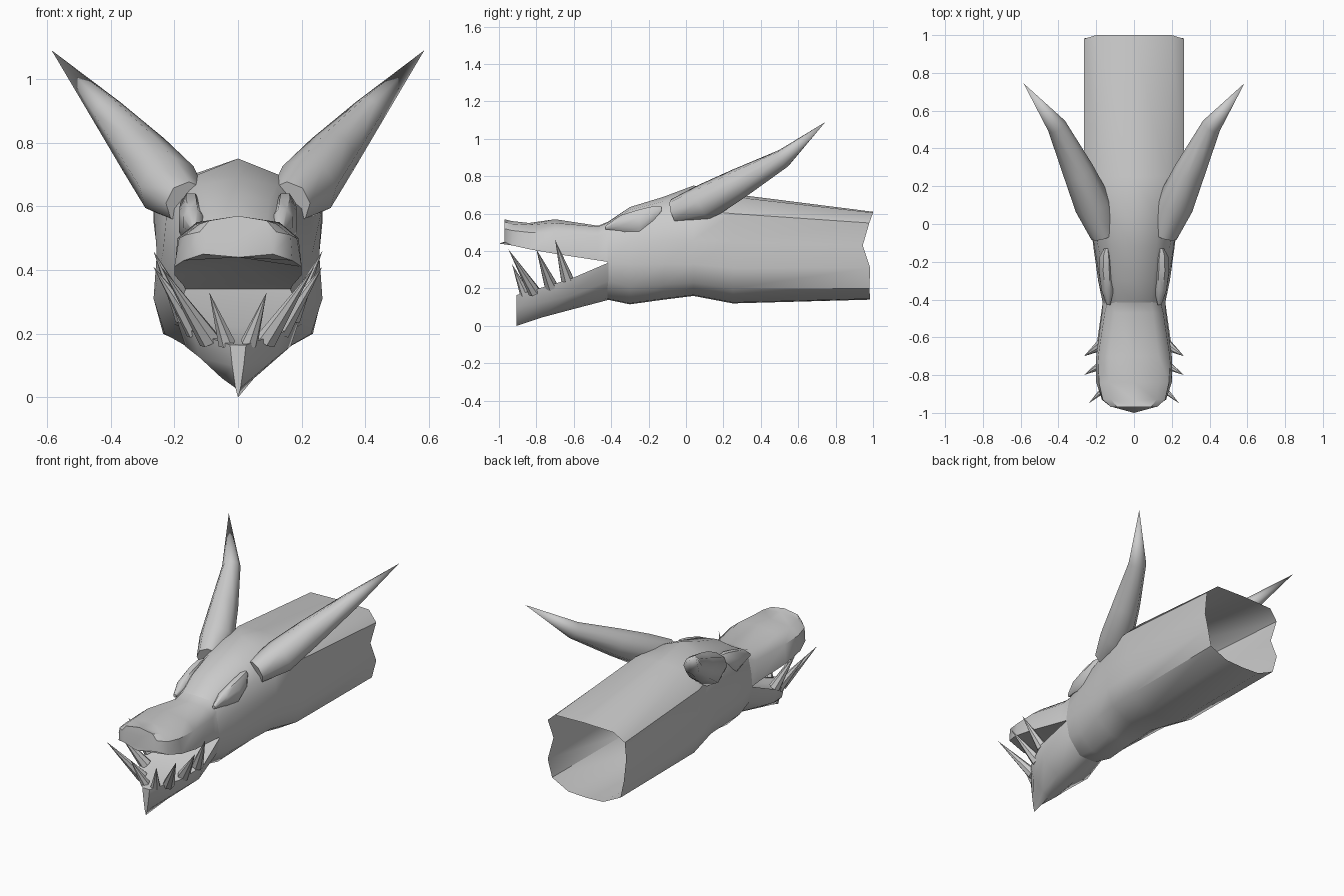
import bpy, bmesh, math
from mathutils import Vector

if "Cube" in bpy.data.objects:
    bpy.data.objects.remove(bpy.data.objects["Cube"])


def finish(name, bm, angle=45):
    bmesh.ops.remove_doubles(bm, verts=bm.verts, dist=0.0005)
    bmesh.ops.recalc_face_normals(bm, faces=bm.faces)
    me = bpy.data.meshes.new(name)
    bm.to_mesh(me)
    bm.free()
    ob = bpy.data.objects.new(name, me)
    bpy.context.collection.objects.link(ob)
    bpy.ops.object.select_all(action='DESELECT')
    ob.select_set(True)
    bpy.context.view_layer.objects.active = ob
    bpy.ops.object.shade_smooth_by_angle(angle=math.radians(angle))
    return ob


def bridge(bm, rings, cap_start=False, cap_end=False):
    vs = [[bm.verts.new(p) for p in r] for r in rings]
    n = len(vs[0])
    for a, b in zip(vs, vs[1:]):
        for i in range(n):
            j = (i + 1) % n
            bm.faces.new((a[i], a[j], b[j], b[i]))
    if cap_start:
        bm.faces.new(vs[0])
    if cap_end:
        bm.faces.new(vs[-1])


def loft(name, sections, cap_end=False, angle=45):
    """sections: (y, half profile of (x, z[, y shift])) from top centre to bottom centre"""
    rings = []
    for y, half in sections:
        pts = [(p[0], y + (p[2] if len(p) > 2 else 0), p[1]) for p in half]
        rings.append(pts + [(-x, yy, z) for x, yy, z in pts[-2:0:-1]])
    bm = bmesh.new()
    bridge(bm, rings, cap_end=cap_end)
    return finish(name, bm, angle)


def tube(name, path, sides):
    """path: (centre, radius), tapering to a point at the last centre"""
    bm = bmesh.new()
    rings = []
    for i, (c, r) in enumerate(path):
        a = Vector(path[max(i - 1, 0)][0])
        b = Vector(path[min(i + 1, len(path) - 1)][0])
        d = (b - a).normalized()
        u = d.cross(Vector((0, 0, 1))).normalized()
        v = u.cross(d)
        rings.append([Vector(c) + r * (math.cos(t) * u + math.sin(t) * v)
                      for t in (math.tau * k / sides for k in range(sides))])
    bridge(bm, rings, cap_start=True)
    return finish(name, bm, 50)


def mirrored(c, s):
    return (c[0] * s, c[1], c[2])


# Neck and skull: one open tube with a wavy cut at the back
loft("neck_and_skull", [
    (1.0, [(0, .61), (.2, .605), (.265, .55, -.02), (.25, .43, -.055), (.262, .31, -.015),
           (.235, .2, -.02), (.12, .145, -.015), (0, .14, -.015)]),
    (.25, [(0, .705), (.17, .69), (.265, .6), (.255, .45), (.265, .31), (.23, .2), (.1, .125), (0, .12)]),
    (.04, [(0, .75), (.125, .7), (.22, .62), (.235, .46), (.235, .33), (.2, .23), (.09, .165), (0, .16)]),
    (-.12, [(0, .69), (.12, .665), (.19, .58), (.21, .46), (.215, .33), (.18, .22), (.08, .145), (0, .14)]),
    (-.3, [(0, .635), (.1, .62), (.15, .55), (.18, .45), (.19, .33), (.16, .21), (.07, .12), (0, .115)]),
    (-.42, [(0, .555), (.09, .55), (.14, .5), (.155, .42), (.165, .34), (.145, .24), (.06, .145), (0, .14)]),
])

# Upper jaw with blunt snout
loft("upper_jaw", [
    (-.41, [(0, .56), (.09, .555), (.14, .5), (.165, .34), (0, .34)]),
    (-.47, [(0, .535), (.1, .53), (.155, .48), (.17, .35), (0, .36)]),
    (-.7, [(0, .57), (.13, .55), (.19, .5), (.2, .385), (0, .42)]),
    (-.84, [(0, .55), (.13, .54), (.185, .5), (.2, .41), (0, .44)]),
    (-.93, [(0, .56), (.12, .545), (.165, .51), (.17, .43), (0, .44)]),
    (-.97, [(0, .57), (.09, .555), (.12, .52), (.11, .45), (0, .44, -.03)]),
], cap_end=True)

# Lower jaw with V-shaped prow
loft("lower_jaw", [
    (-.41, [(0, .34), (.165, .34), (.145, .24), (.06, .15), (0, .14)]),
    (-.62, [(0, .22), (.195, .25), (.165, .16), (.06, .1), (0, .085)]),
    (-.77, [(0, .18), (.14, .205), (.12, .125), (.05, .06), (0, .045)]),
    (-.905, [(0, .165), (.025, .165), (.018, .1), (.008, .03), (0, 0)]),
], cap_end=True)

teeth = [((.035, -.86, .17), (.09, -.93, .33), .028),
         ((.09, -.81, .18), (.24, -.95, .41), .034),
         ((.13, -.72, .21), (.265, -.80, .41), .036),
         ((.165, -.635, .25), (.265, -.70, .46), .034)]
horn = [((.16, -.06, .61), .07), ((.215, .1, .66), .1), ((.295, .28, .76), .083),
        ((.41, .52, .895), .052), ((.585, .745, 1.09), .0002)]

for side, s in (("right", 1), ("left", -1)):
    # Swept-back horn
    tube("horn_" + side, [(mirrored(c, s), r) for c, r in horn], 8)
    # Fangs splayed outward
    for i, (base, tip, r) in enumerate(teeth):
        tube(f"tooth_{side}_{i + 1}", [(mirrored(base, s), r), (mirrored(tip, s), .0002)], 7)
    # Heavy brow over the eye
    loft_rings = [(-.43, .135, .525, .01, .01), (-.35, .14, .55, .035, .045), (-.25, .147, .55, .042, .078),
                  (-.17, .148, .59, .036, .055), (-.13, .145, .62, .015, .02)]
    bm = bmesh.new()
    bridge(bm, [[(s * (x + rx * math.cos(t)), y, z + rz * math.sin(t))
                 for t in (math.tau * (k + .5) / 8 for k in range(8))]
                for y, x, z, rx, rz in loft_rings], True, True)
    finish("brow_" + side, bm)
